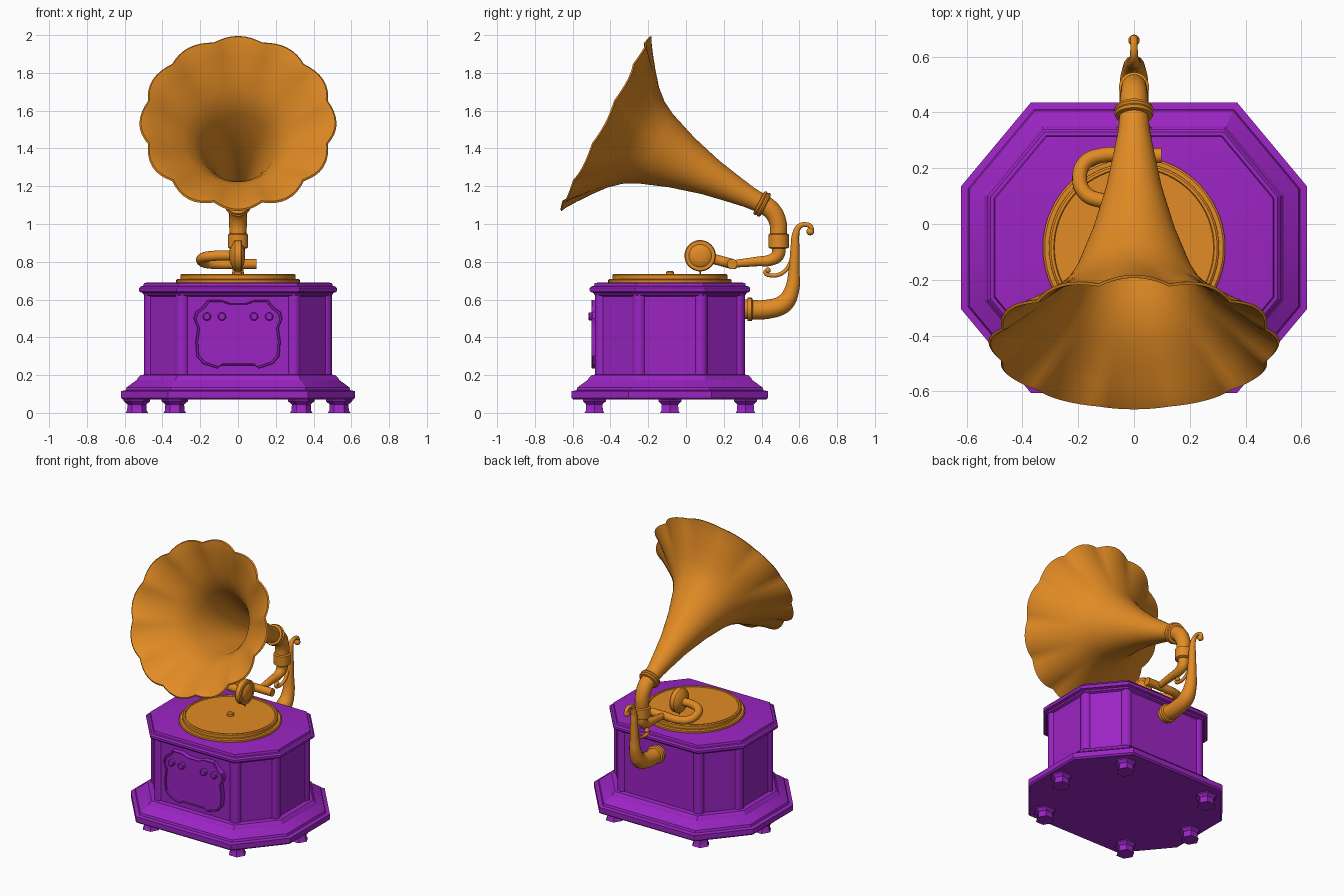
import bpy, bmesh, math
from mathutils import Matrix, Vector

cube = bpy.data.objects.get("Cube")
if cube:
    bpy.data.objects.remove(cube, do_unlink=True)


def material(name, rgb):
    m = bpy.data.materials.new(name)
    m.use_nodes = True
    m.diffuse_color = (*rgb, 1)
    node = next(n for n in m.node_tree.nodes if n.type == 'BSDF_PRINCIPLED')
    node.inputs["Base Color"].default_value = (*rgb, 1)
    return m


BRASS = material("orange brass", (0.76, 0.26, 0.018))
PURPLE = material("purple wood", (0.33, 0.018, 0.55))
CY = -0.085      # centre of the cabinet in y


def finish(obj, mat, angle=35):
    obj.data.materials.clear()
    obj.data.materials.append(mat)
    bpy.ops.object.select_all(action='DESELECT')
    obj.select_set(True)
    bpy.context.view_layer.objects.active = obj
    bpy.ops.object.shade_smooth_by_angle(angle=math.radians(angle))
    return obj


def skin(name, rings, mat, matrix=Matrix(), angle=35):
    """Bridge equal-sized closed rings and cap both ends."""
    bm = bmesh.new()
    loops = [[bm.verts.new(matrix @ Vector(p)) for p in ring] for ring in rings]
    n = len(loops[0])
    for a, b in zip(loops, loops[1:]):
        for i in range(n):
            j = (i + 1) % n
            bm.faces.new((a[i], a[j], b[j], b[i]))
    bm.faces.new(loops[0][::-1])
    bm.faces.new(loops[-1])
    bmesh.ops.recalc_face_normals(bm, faces=bm.faces)
    mesh = bpy.data.meshes.new(name)
    bm.to_mesh(mesh)
    bm.free()
    obj = bpy.data.objects.new(name, mesh)
    bpy.context.collection.objects.link(obj)
    return finish(obj, mat, angle)


def lathe(name, profile, mat, place, rot=Matrix(), sides=48, angle=35):
    """Spin (radius, height) points about local z."""
    turns = [2 * math.pi * i / sides for i in range(sides)]
    rings = [[(r * math.cos(t), r * math.sin(t), h) for t in turns]
             for r, h in profile]
    return skin(name, rings, mat, Matrix.Translation(place) @ rot, angle)


def tube(name, points, mat=BRASS, steps=8):
    """Smooth round tube through (x, y, z, radius) points."""
    curve = bpy.data.curves.new(name, 'CURVE')
    curve.dimensions = '3D'
    curve.bevel_depth = 1
    curve.bevel_resolution = 5
    curve.resolution_u = steps
    curve.use_fill_caps = True
    spline = curve.splines.new('BEZIER')
    spline.bezier_points.add(len(points) - 1)
    for bp, (x, y, z, r) in zip(spline.bezier_points, points):
        bp.co = (x, y, z)
        bp.radius = r
        bp.handle_left_type = bp.handle_right_type = 'AUTO'
    temp = bpy.data.objects.new(name + " path", curve)
    bpy.context.collection.objects.link(temp)
    bpy.context.view_layer.update()
    mesh = bpy.data.meshes.new_from_object(
        temp.evaluated_get(bpy.context.evaluated_depsgraph_get()))
    bpy.data.objects.remove(temp, do_unlink=True)
    obj = bpy.data.objects.new(name, mesh)
    bpy.context.collection.objects.link(obj)
    return finish(obj, mat, 50)


def octagon(d, z):
    """Cabinet outline moved inward by d."""
    hx, hy, c = 0.62 - d, 0.52 - d, 0.617 - d
    x, y = (c - 0.64 * hy) / 0.768, (c - 0.768 * hx) / 0.64
    quarter = [(hx, y), (x, hy)]
    half = quarter + [(-a, b) for a, b in quarter[::-1]]
    return [(a, b + CY, z) for a, b in half + [(-a, -b) for a, b in half]]


# Cabinet: stepped plinth, body, moulded lid
skin("plinth", [octagon(*p) for p in (
    (0.01, 0.07), (0, 0.08), (0, 0.115), (0.025, 0.12), (0.03, 0.135),
    (0.085, 0.175), (0.09, 0.185), (0.105, 0.2), (0.14, 0.205))], PURPLE, angle=25)
skin("cabinet_body", [octagon(0.135, 0.2), octagon(0.135, 0.64)], PURPLE)
skin("lid", [octagon(*p) for p in (
    (0.14, 0.615), (0.12, 0.625), (0.115, 0.635), (0.1, 0.64), (0.095, 0.648),
    (0.095, 0.66), (0.105, 0.67), (0.118, 0.672), (0.122, 0.687), (0.14, 0.69))],
    PURPLE, angle=25)

# Corner columns
for i, (x, y, z) in enumerate(octagon(0.16, 0.2)):
    lathe(f"corner_column_{i}", [(0.037, 0), (0.037, 0.43)], PURPLE, (x, y, z), sides=16)

# Six flared feet
for i, (x, y) in enumerate([(s * a, b) for s in (-1, 1)
                            for a, b in ((0.335, -0.4), (0.535, 0), (0.335, 0.4))]):
    lathe(f"foot_{i}", [(0.06, 0), (0.052, 0.012), (0.05, 0.045), (0.07, 0.062),
                        (0.07, 0.08)], PURPLE, (x, y + CY, 0), sides=6)

# Front plate with raised border
half = [(0.04, 0.58), (0.09, 0.598), (0.16, 0.598), (0.19, 0.56), (0.225, 0.535),
        (0.235, 0.5), (0.215, 0.45), (0.225, 0.38), (0.22, 0.3), (0.185, 0.26),
        (0.11, 0.235), (0.09, 0.25)]
outline = half + [(-x, z) for x, z in half[::-1]]


def plate_ring(s, y):
    return [(x * s, y, 0.42 + (z - 0.42) * s) for x, z in outline]


skin("front_plate", [plate_ring(*p) for p in (
    (1, -0.465), (1, -0.496), (0.985, -0.501), (0.95, -0.501), (0.94, -0.492))],
    PURPLE, angle=30)
forward = Matrix.Rotation(math.radians(90), 4, 'X')
for i, x in enumerate((-0.165, -0.085, 0.085, 0.165)):
    lathe(f"plate_knob_{i}", [(0.022, 0), (0.022, 0.022), (0.016, 0.027)],
          PURPLE, (x, -0.49, 0.51), forward, 20)

# Turntable and spindle
lathe("turntable", [(0.325, 0), (0.327, 0.006), (0.327, 0.018), (0.32, 0.024),
                    (0.305, 0.024), (0.305, 0.045), (0.298, 0.05), (0.288, 0.05),
                    (0.285, 0.044)], BRASS, (0, CY, 0.685), sides=72)
lathe("spindle", [(0.022, 0), (0.022, 0.02), (0.014, 0.026)], BRASS,
      (0, CY, 0.725), sides=20)

# Horn: flared double wall with twelve scallops
tilt = Matrix.Rotation(math.radians(62.7), 4, 'X')
NECK = (0, 0.405, 1.105)
flare = [(0, 0.05), (0.08, 0.057), (0.18, 0.075), (0.31, 0.1), (0.48, 0.147),
         (0.64, 0.206), (0.71, 0.245), (0.77, 0.298), (0.83, 0.372),
         (0.88, 0.44), (0.915, 0.492), (0.93, 0.522)]


def horn_ring(t, r, inset):
    fade = max(0, (t - 0.72) / 0.21) ** 2
    ring = []
    for i in range(96):
        a = 2 * math.pi * i / 96
        dip = (1 - abs(math.cos(6 * a))) * fade
        rr = (r - inset) * (1 - 0.055 * dip)
        ring.append((rr * math.cos(a), rr * math.sin(a), t + inset + 0.012 * dip))
    return ring


skin("horn", [horn_ring(t, r, 0.008) for t, r in flare]
     + [horn_ring(t, r, 0) for t, r in flare[::-1]], BRASS,
     Matrix.Translation(NECK) @ tilt, 45)
lathe("horn_collar", [(0.052, -0.02), (0.066, -0.016), (0.07, -0.006), (0.064, 0.002),
                      (0.07, 0.01), (0.066, 0.02), (0.05, 0.024)], BRASS, NECK, tilt, 32)

# Elbow between horn and arm
tube("horn_elbow", [(0, 0.38, 1.118, 0.052), (0, 0.45, 1.075, 0.05),
                    (0, 0.486, 1.01, 0.047), (0, 0.49, 0.93, 0.045)])
lathe("elbow_sleeve", [(0.045, 0), (0.054, 0.006), (0.054, 0.074), (0.045, 0.08)],
      BRASS, (0, 0.49, 0.87), sides=32)

# Tone arm, looped tube and sound box
tube("tone_arm", [(0, 0.49, 0.89, 0.038), (0, 0.485, 0.835, 0.036),
                  (0, 0.45, 0.81, 0.031), (0, 0.38, 0.802, 0.026),
                  (0, 0.245, 0.788, 0.02)])
tube("arm_loop", [(x, y, z, 0.027) for x, y, z in (
    (0.098, 0.245, 0.788), (0, 0.245, 0.788), (-0.12, 0.245, 0.788),
    (-0.175, 0.22, 0.795), (-0.195, 0.165, 0.81), (-0.175, 0.11, 0.825),
    (-0.12, 0.085, 0.832), (-0.01, 0.08, 0.832))])
sideways = Matrix.Rotation(math.radians(90), 4, 'Y')
lathe("sound_box", [(0.03, -0.045), (0.055, -0.032), (0.078, -0.022), (0.083, -0.015),
                    (0.083, 0.015), (0.078, 0.022), (0.06, 0.022), (0.05, 0.03),
                    (0.02, 0.036)], BRASS, (0, 0.075, 0.832), sideways, 40)
tube("needle", [(0, 0.075, 0.77, 0.012), (0, 0.075, 0.75, 0.005),
                (0, 0.075, 0.733, 0.004)])

# Rear bracket with curled tip and side hook
tube("support_bracket", [(0, y, z, r) for y, z, r in (
    (0.3, 0.548, 0.053), (0.44, 0.55, 0.052), (0.52, 0.58, 0.05), (0.56, 0.65, 0.04),
    (0.572, 0.75, 0.03), (0.577, 0.88, 0.024), (0.58, 0.94, 0.02),
    (0.598, 0.985, 0.015), (0.632, 0.997, 0.013), (0.66, 0.985, 0.013),
    (0.665, 0.96, 0.014))])
tube("bracket_hook", [(0, y, z, 0.011) for y, z in (
    (0.568, 0.85), (0.545, 0.78), (0.505, 0.738), (0.455, 0.728),
    (0.42, 0.742), (0.43, 0.758))])
lathe("bracket_flange", [(0.062, 0), (0.062, 0.022), (0.05, 0.03)], BRASS,
      (0, 0.325, 0.548), Matrix.Rotation(math.radians(-90), 4, 'X'), 24)
for name, place, r in (("curl_knob", (0, 0.658, 0.96), 0.02),
                       ("hook_knob", (0, 0.433, 0.755), 0.015)):
    lathe(name, [(r * math.sin(a * math.pi / 10) + 0.0005, -r * math.cos(a * math.pi / 10))
                 for a in range(11)], BRASS, place, sides=16)
